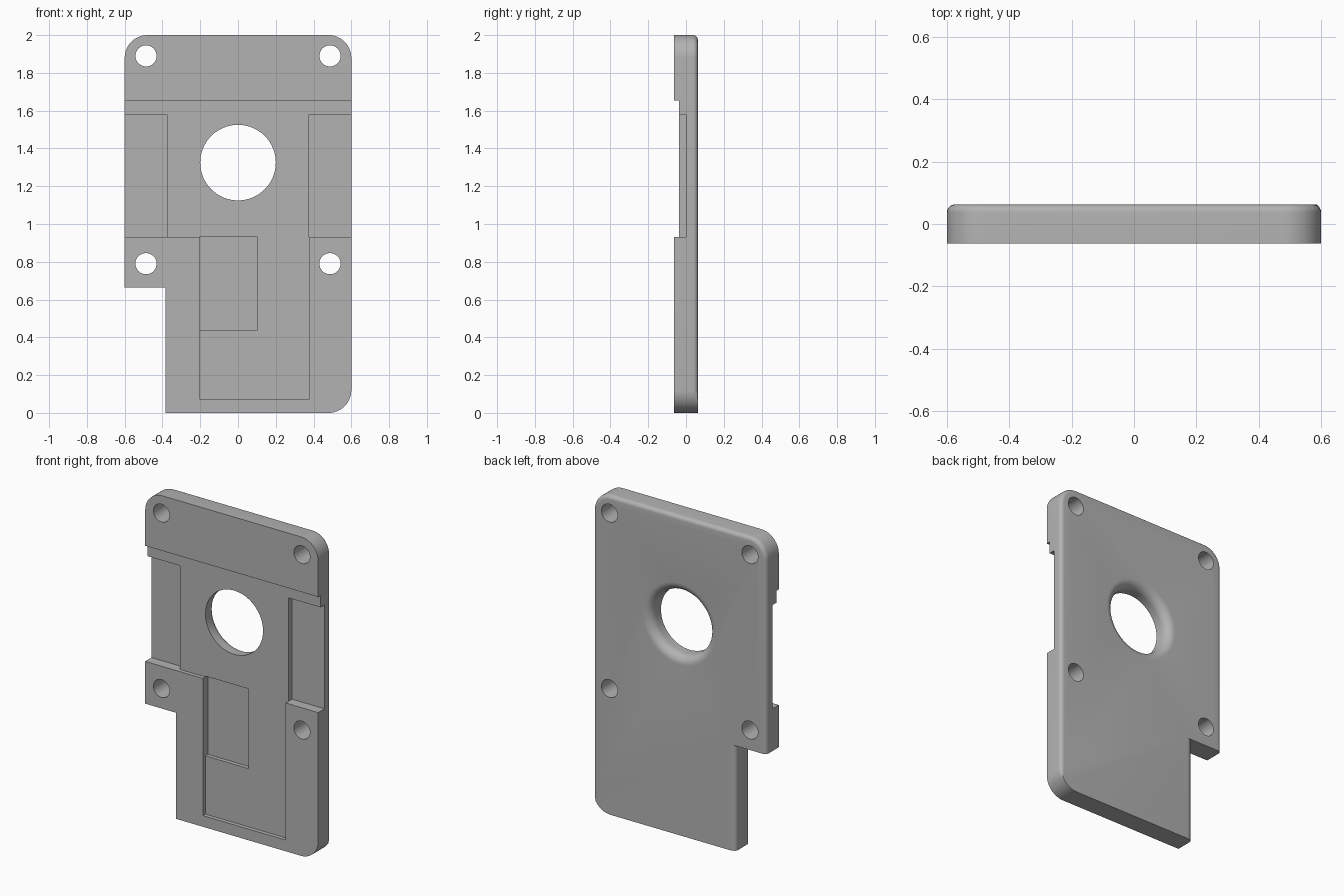
import bpy, bmesh
from math import sin, cos, pi

cube = bpy.data.objects.get("Cube")
if cube:
    bpy.data.objects.remove(cube, do_unlink=True)

HALF_W, HALF_T, HEIGHT = 0.6, 0.0625, 2.0
CORNER, FILLET = 0.12, 0.025

grey = bpy.data.materials.new("plain grey")
grey.use_nodes = True
colour = (0.45, 0.45, 0.45, 1)
grey.diffuse_color = colour
grey.node_tree.nodes["Principled BSDF"].inputs["Base Color"].default_value = colour


def loft(name, rings):
    """Skin a stack of equal-sized rings and cap both ends."""
    bm = bmesh.new()
    loops = [[bm.verts.new(p) for p in ring] for ring in rings]
    n = len(loops[0])
    for a, b in zip(loops, loops[1:]):
        for i in range(n):
            j = (i + 1) % n
            bm.faces.new((a[i], a[j], b[j], b[i]))
    bm.faces.new(loops[0])
    bm.faces.new(loops[-1])
    bmesh.ops.recalc_face_normals(bm, faces=bm.faces)
    mesh = bpy.data.meshes.new(name)
    bm.to_mesh(mesh)
    bm.free()
    mesh.materials.append(grey)
    ob = bpy.data.objects.new(name, mesh)
    bpy.context.collection.objects.link(ob)
    return ob


def prism(name, outline, y0, y1):
    return loft(name, [[(x, y, z) for x, z in outline] for y in (y0, y1)])


def box(name, x0, x1, z0, z1, y1):
    return prism(name, [(x0, z0), (x1, z0), (x1, z1), (x0, z1)], -0.2, y1)


def lathe(name, cx, cz, profile, sides):
    """Revolve (radius, y) pairs about an axis along y."""
    return loft(name, [[(cx + r * cos(2 * pi * i / sides), y,
                         cz + r * sin(2 * pi * i / sides))
                        for i in range(sides)] for r, y in profile])


# Plate outline: x, z, inward direction for the rounded back edge
outline = [(-0.385, 0, 1.5, 0), (-0.385, 0.665, 1.5, 0), (-HALF_W, 0.665, 1, 0)]
STEPS = 12


def corner(cx, cz, start, fade):
    for i in range(STEPS + 1):
        t = start - pi / 2 * i / STEPS
        w = max(0, 1 - 3 * i / STEPS) if fade else 1
        outline.append((cx + CORNER * cos(t), cz + CORNER * sin(t),
                        -w * cos(t), -w * sin(t)))


corner(-HALF_W + CORNER, HEIGHT - CORNER, pi, False)
corner(HALF_W - CORNER, HEIGHT - CORNER, pi / 2, False)
corner(HALF_W - CORNER, CORNER, 0, True)

# Plate body with a rounded back edge
levels = [(0, -HALF_T)]
for k in range(7):
    t = pi / 2 * k / 6
    levels.append((FILLET * (1 - cos(t)), HALF_T - FILLET + FILLET * sin(t)))
plate = loft("back_plate", [[(x + d * nx, y, z + d * nz) for x, z, nx, nz in outline]
                            for d, y in levels])

# Recesses in the front
SHALLOW = -0.0375
cutters = [
    prism("stepped_recess", [(-0.8, 0.93), (-0.2, 0.93), (-0.2, 0.07), (0.375, 0.07),
                             (0.375, 0.93), (0.8, 0.93), (0.8, 1.655), (-0.8, 1.655)],
          -0.2, SHALLOW),
    box("inner_pocket", -0.2, 0.1, 0.435, 0.935, -0.0125),
    box("side_pocket_right", -0.8, -0.375, 0.93, 1.58, 0),
    box("side_pocket_left", 0.375, 0.8, 0.93, 1.58, 0),
]

# Large opening, flared toward the back
FLARE = 0.055
profile = [(0.2, -0.2)]
for k in range(9):
    t = pi / 2 * k / 8
    profile.append((0.2 + FLARE * (1 - cos(t)), HALF_T - FLARE + FLARE * sin(t)))
profile.append((0.2 + FLARE, 0.2))
cutters.append(lathe("large_opening", 0, 1.325, profile, 64))

# Four screw holes
for x in (-0.487, 0.487):
    for z in (0.79, 1.89):
        cutters.append(lathe("screw_hole", x, z, [(0.056, -0.2), (0.056, 0.2)], 32))

# Cut everything out of the plate
bpy.context.view_layer.objects.active = plate
plate.select_set(True)
for cutter in cutters:
    mod = plate.modifiers.new(cutter.name, "BOOLEAN")
    mod.operation = "DIFFERENCE"
    mod.solver = "EXACT"
    mod.object = cutter
    bpy.ops.object.modifier_apply(modifier=mod.name)
    bpy.data.objects.remove(cutter, do_unlink=True)

bpy.ops.object.shade_smooth_by_angle(angle=pi / 6)
